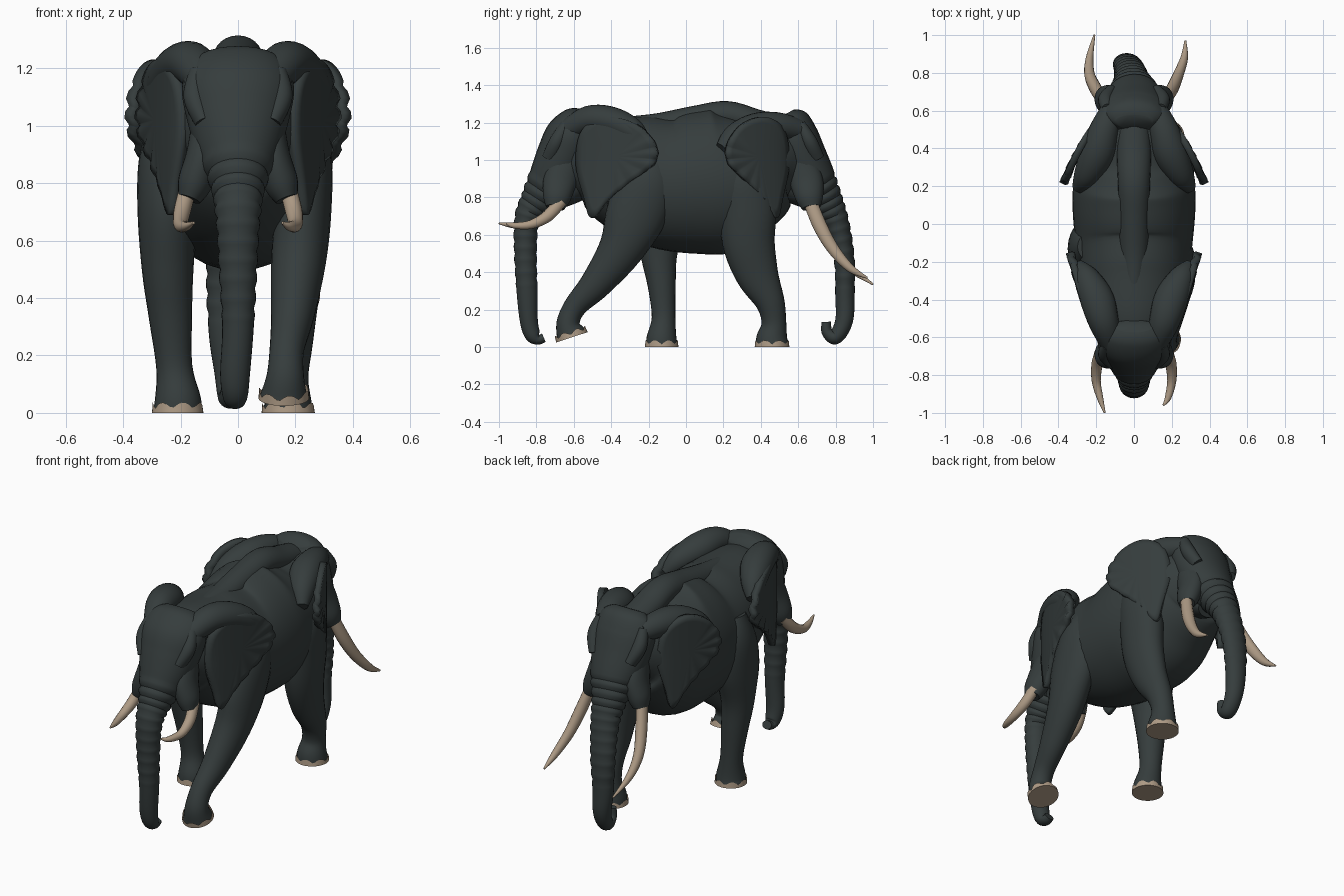
import bpy
import bmesh
import math
from mathutils import Vector, Matrix

cube = bpy.data.objects.get("Cube")
if cube:
    bpy.data.objects.remove(cube, do_unlink=True)


def make_material(name, colour):
    material = bpy.data.materials.new(name)
    material.diffuse_color = (*colour, 1)
    material.use_nodes = True
    shader = material.node_tree.nodes["Principled BSDF"]
    shader.inputs["Base Color"].default_value = (*colour, 1)
    shader.inputs["Roughness"].default_value = 0.9
    return material


HIDE = make_material("dark slate hide", (0.036, 0.046, 0.046))
IVORY = make_material("warm ivory", (0.42, 0.325, 0.235))


def finish(name, mesh_data, material, angle=50):
    bmesh.ops.recalc_face_normals(mesh_data, faces=mesh_data.faces)
    mesh = bpy.data.meshes.new(name)
    mesh_data.to_mesh(mesh)
    mesh_data.free()
    mesh.materials.append(material)
    part = bpy.data.objects.new(name, mesh)
    bpy.context.scene.collection.objects.link(part)
    bpy.ops.object.select_all(action="DESELECT")
    part.select_set(True)
    bpy.context.view_layer.objects.active = part
    bpy.ops.object.shade_smooth_by_angle(angle=math.radians(angle))
    return part


def spline(points, steps, closed=False):
    """Smooth curve through points of any dimension."""
    points = [Vector(point) for point in points]
    count = len(points)

    def pick(index):
        return points[index % count] if closed else points[max(0, min(count - 1, index))]

    result = []
    for index in range(count if closed else count - 1):
        a, b, c, d = (pick(index + shift) for shift in (-1, 0, 1, 2))
        for step in range(steps):
            t = step / steps
            result.append((b * 2 + (c - a) * t + (a * 2 - b * 5 + c * 4 - d) * t ** 2
                           + (b * 3 - a - c * 3 + d) * t ** 3) * 0.5)
    if not closed:
        result.append(points[-1])
    return result


def loft(name, rings, material=HIDE, sides=24, steps=5, creases=None):
    """Tube through rings of (x, y, z, half width, half depth)."""
    path = spline(rings, steps)
    bm = bmesh.new()
    loops = []
    for index, ring in enumerate(path):
        before, after = path[max(0, index - 1)], path[min(len(path) - 1, index + 1)]
        tangent = (Vector(after[:3]) - Vector(before[:3])).normalized()
        across = Vector((1, 0, 0))
        across = (across - tangent * across.dot(tangent)).normalized()
        depth = tangent.cross(across)
        # Skin folds ring the upper trunk
        fold = 1.0
        if creases and creases[0] < ring[2] < creases[1]:
            fold = 0.94 if index % 3 == 0 else 1.03
        loop = []
        for side in range(sides):
            angle = math.tau * side / sides
            loop.append(bm.verts.new(Vector(ring[:3])
                                     + across * math.cos(angle) * max(ring[3], 0.004) * fold
                                     + depth * math.sin(angle) * max(ring[4], 0.004) * fold))
        loops.append(loop)
    for lower, upper in zip(loops, loops[1:]):
        for side in range(sides):
            following = (side + 1) % sides
            bm.faces.new((lower[side], lower[following], upper[following], upper[side]))
    bm.faces.new(loops[0])
    bm.faces.new(loops[-1])
    return finish(name, bm, material)


def toe_nails(name, centre, radius, tilt=0.0):
    """Scalloped ivory band with a closed sole."""
    bm = bmesh.new()
    sides = 40
    bottom, top = [], []
    for side in range(sides):
        angle = math.tau * side / sides
        spoke = Vector((math.cos(angle), math.sin(angle), 0))
        height = 0.014 + 0.022 * abs(math.sin(angle * 3.5))
        bottom.append(bm.verts.new(spoke * radius * 1.03))
        top.append(bm.verts.new(spoke * radius + Vector((0, 0, height))))
    for side in range(sides):
        following = (side + 1) % sides
        bm.faces.new((bottom[side], bottom[following], top[following], top[side]))
    bm.faces.new(bottom)
    bm.transform(Matrix.Translation(centre) @ Matrix.Rotation(tilt, 4, "X"))
    finish(name, bm, IVORY, 35)


EAR_OUTLINE = [(0.03, 1.16), (0.16, 1.23), (0.32, 1.19), (0.42, 1.08), (0.41, 0.98),
               (0.28, 0.88), (0.17, 0.79), (0.08, 0.69), (0.04, 0.8), (0, 0.98)]


def ear(name, side, facing, attach, size, spread):
    """Thin flap swept back from the head, ruffled along its free edge."""
    bm = bmesh.new()
    rim = spline(EAR_OUTLINE, 6, closed=True)
    middle = Vector((0.2, 1.02))

    def place(point, ruffle):
        out = 0.18 + spread * (max(point.x, 0) / 0.42) ** 0.7 + ruffle
        return bm.verts.new((side * out, facing * (attach - point.x * size), point.y))

    hub = place(middle, 0)
    previous = None
    for reach in (0.35, 0.65, 0.85, 1.0):
        loop = []
        for index, point in enumerate(rim):
            free = min(1, max(0, point.x - 0.1) * 5) if point.y < 1.15 else 0
            ruffle = 0.009 * free * reach ** 3 * math.sin(index * 1.6)
            loop.append(place(middle.lerp(point, reach), ruffle))
        for index in range(len(rim)):
            following = (index + 1) % len(rim)
            if previous:
                bm.faces.new((previous[index], previous[following], loop[following], loop[index]))
            else:
                bm.faces.new((hub, loop[index], loop[following]))
        previous = loop
    flap = finish(name, bm, HIDE, 60)
    thickness = flap.modifiers.new("thickness", "SOLIDIFY")
    thickness.thickness = 0.035
    thickness.offset = 0


# Barrel of the body, with a neck at both ends, and the ridge of the spine
loft("body", [(0, -0.66, 1.0, 0.13, 0.17), (0, -0.5, 1.0, 0.235, 0.24), (0, -0.3, 0.93, 0.285, 0.32),
              (0, -0.1, 0.875, 0.31, 0.355), (0, 0.08, 0.88, 0.325, 0.385),
              (0, 0.22, 0.895, 0.32, 0.385), (0, 0.36, 0.94, 0.29, 0.31),
              (0, 0.5, 1.0, 0.24, 0.23), (0, 0.62, 1.0, 0.14, 0.18)], sides=36, steps=6)
loft("spine", [(0, -0.34, 1.17, 0.05, 0.06), (0, -0.15, 1.18, 0.075, 0.07),
               (0, 0.05, 1.215, 0.08, 0.075), (0, 0.22, 1.24, 0.085, 0.075),
               (0, 0.38, 1.2, 0.09, 0.07), (0, 0.54, 1.17, 0.08, 0.06)])

# Three legs and their feet
loft("front_left_leg", [(0.2, -0.17, 1.0, 0.08, 0.08), (0.22, -0.2, 0.88, 0.105, 0.15),
                        (0.225, -0.27, 0.7, 0.1, 0.16), (0.21, -0.35, 0.52, 0.095, 0.12),
                        (0.19, -0.48, 0.34, 0.075, 0.085), (0.17, -0.59, 0.22, 0.06, 0.062),
                        (0.165, -0.63, 0.13, 0.065, 0.062), (0.16, -0.612, 0.06, 0.082, 0.082)])
toe_nails("front_left_toe_nails", (0.16, -0.61, 0.052), 0.086, 0.32)
loft("back_left_leg", [(0.2, 0.29, 1.02, 0.07, 0.07), (0.22, 0.31, 0.9, 0.1, 0.13),
                       (0.22, 0.33, 0.74, 0.1, 0.15), (0.21, 0.335, 0.56, 0.095, 0.14),
                       (0.2, 0.38, 0.39, 0.08, 0.115), (0.19, 0.45, 0.24, 0.07, 0.078),
                       (0.18, 0.47, 0.13, 0.065, 0.066), (0.175, 0.46, 0.05, 0.08, 0.083),
                       (0.175, 0.46, 0.012, 0.085, 0.088)])
toe_nails("back_left_toe_nails", (0.175, 0.46, 0), 0.09)
loft("right_leg", [(-0.22, -0.12, 1.02, 0.08, 0.08), (-0.24, -0.12, 0.88, 0.105, 0.14),
                   (-0.245, -0.14, 0.7, 0.105, 0.15), (-0.245, -0.145, 0.5, 0.09, 0.1),
                   (-0.235, -0.13, 0.33, 0.075, 0.075), (-0.222, -0.12, 0.16, 0.063, 0.063),
                   (-0.21, -0.13, 0.05, 0.08, 0.08), (-0.21, -0.13, 0.012, 0.084, 0.084)])
toe_nails("right_toe_nails", (-0.21, -0.13, 0), 0.087)

# Head and trunk at each end, flowing from crown to tip
loft("front_head_and_trunk",
     [(0, -0.54, 1.25, 0.1, 0.04), (0, -0.57, 1.21, 0.17, 0.1), (0, -0.61, 1.13, 0.195, 0.14),
      (0, -0.65, 1.03, 0.18, 0.145), (0, -0.71, 0.91, 0.145, 0.13), (0, -0.79, 0.79, 0.095, 0.095),
      (0, -0.85, 0.68, 0.077, 0.068), (0, -0.858, 0.5, 0.066, 0.06), (0, -0.85, 0.3, 0.055, 0.056),
      (-0.01, -0.84, 0.14, 0.052, 0.048), (-0.01, -0.82, 0.065, 0.045, 0.042),
      (-0.01, -0.79, 0.04, 0.035, 0.027), (-0.01, -0.76, 0.05, 0.03, 0.024)],
     steps=9, creases=(0.33, 0.86))
loft("back_head_and_trunk",
     [(0, 0.54, 1.25, 0.1, 0.04), (0, 0.56, 1.21, 0.16, 0.1), (0, 0.58, 1.13, 0.185, 0.125),
      (0, 0.62, 1.02, 0.175, 0.13), (0, 0.68, 0.9, 0.145, 0.12), (-0.01, 0.75, 0.78, 0.1, 0.09),
      (-0.02, 0.805, 0.66, 0.083, 0.068), (-0.035, 0.845, 0.48, 0.075, 0.055),
      (-0.04, 0.85, 0.28, 0.062, 0.052), (-0.03, 0.845, 0.14, 0.052, 0.047),
      (-0.025, 0.8, 0.055, 0.045, 0.04), (-0.025, 0.755, 0.08, 0.035, 0.03),
      (-0.025, 0.75, 0.135, 0.03, 0.025)],
     steps=9, creases=(0.33, 0.86))

for end, facing, shift, lift in (("front", -1, 0, 0.035), ("back", 1, -0.03, 0)):
    loft(end + "_jaw", [(0, facing * (0.5 + shift), 0.98, 0.12, 0.1),
                        (0, facing * (0.6 + shift), 0.87, 0.12, 0.1),
                        (0, facing * (0.69 + shift), 0.78, 0.07, 0.05)])
    for side_name, side in (("left", 1), ("right", -1)):
        prefix = end + "_" + side_name

        # Cheek sheath around the tusk root, and brow ridge over the eye
        loft(prefix + "_cheek", [(side * 0.1, facing * (0.62 + shift), 1.02, 0.06, 0.08),
                                 (side * 0.12, facing * (0.67 + shift), 0.9, 0.06, 0.09),
                                 (side * 0.15, facing * (0.69 + shift), 0.8, 0.06, 0.075),
                                 (side * 0.17, facing * (0.7 + shift), 0.745, 0.04, 0.05)])
        loft(prefix + "_brow", [(side * 0.14, facing * (0.64 + shift), 1.19, 0.03, 0.03),
                                (side * 0.15, facing * (0.69 + shift), 1.1, 0.04, 0.04),
                                (side * 0.12, facing * (0.73 + shift), 1.01, 0.03, 0.04)])

        # Ear flap and the fleshy ridge it hangs from
        loft(prefix + "_ear_ridge",
             [(side * 0.12, facing * (0.63 + shift), 1.16, 0.06, 0.06),
              (side * 0.16, facing * (0.52 + shift), 1.18 + lift, 0.08, 0.075),
              (side * 0.195, facing * (0.4 + shift), 1.17 + lift, 0.09, 0.08),
              (side * 0.25, facing * (0.29 + shift), 1.12 + lift, 0.07, 0.07),
              (side * 0.295, facing * (0.22 + shift), 1.06 + lift, 0.035, 0.035)])
        if end == "front":
            ear(prefix + "_ear", side, facing, 0.58, 1, 0.155)
            tip = 0.96 if side > 0 else 1.0
            tusk = [(0.175, 0.67, 0.78, 0.03, 0.035), (0.195, 0.74, 0.7, 0.03, 0.032),
                    (0.2, 0.83, 0.655, 0.024, 0.024), (0.18, 0.92, 0.65, 0.017, 0.016),
                    (0.155, tip, 0.662, 0.005, 0.005)]
        else:
            ear(prefix + "_ear", side, facing, 0.54, 0.76, 0.19)
            out, tip, fall = (0.272, 0.97, 0.37) if side > 0 else (0.21, 1.0, 0.335)
            tusk = [(0.175, 0.67, 0.76, 0.03, 0.038), (0.205, 0.72, 0.64, 0.032, 0.038),
                    (0.235, 0.79, 0.52, 0.028, 0.032), (0.13 + out / 2, 0.88, 0.42, 0.02, 0.022),
                    (out, tip, fall, 0.005, 0.005)]
        loft(prefix + "_tusk",
             [(side * x, facing * y, z, width, depth) for x, y, z, width, depth in tusk],
             IVORY, sides=14)
